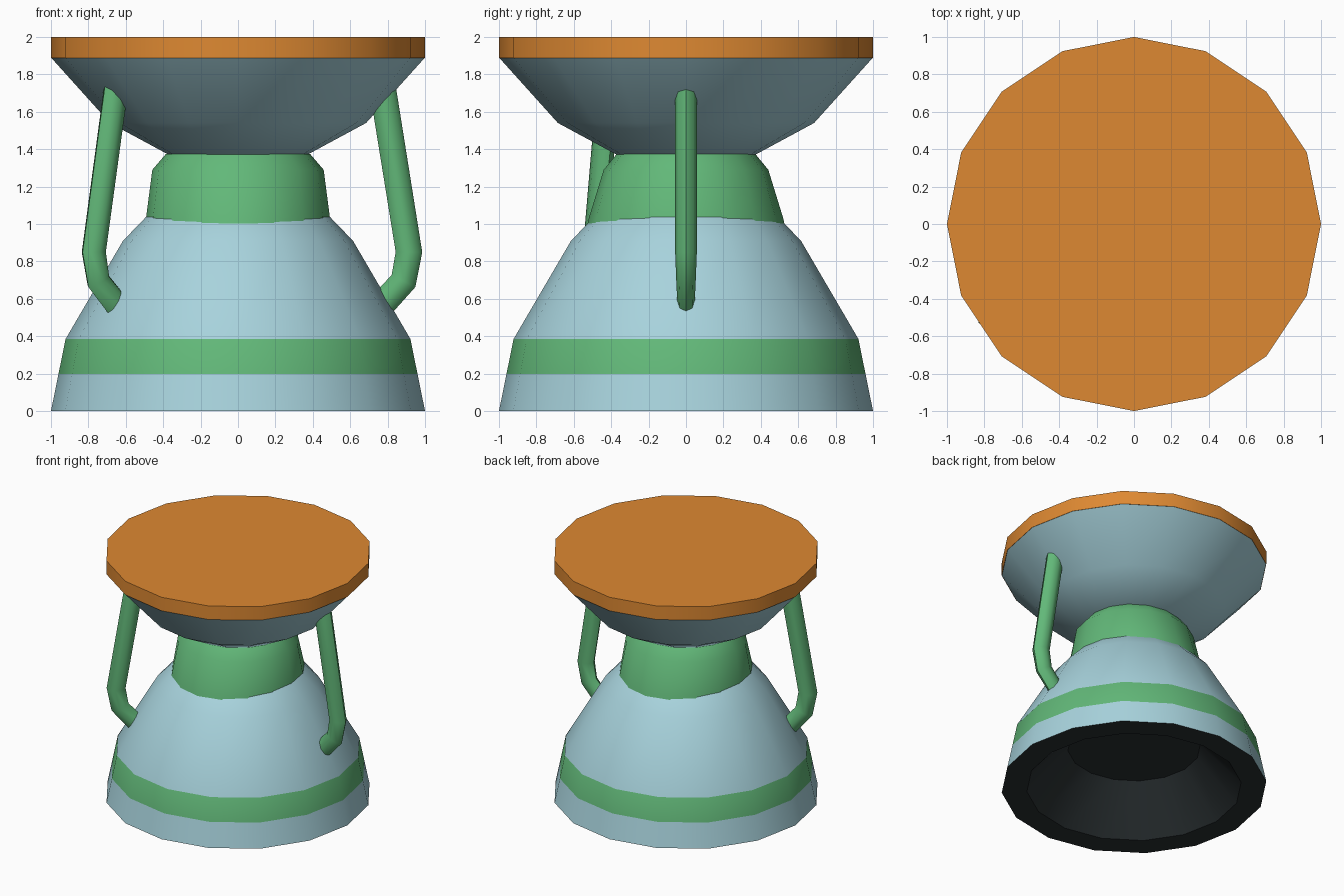
import bpy, bmesh, math
from mathutils import Vector, Matrix

if "Cube" in bpy.data.objects:
    bpy.data.objects.remove(bpy.data.objects["Cube"])

SIDES = 16


def material(name, rgb):
    m = bpy.data.materials.new(name)
    m.diffuse_color = (*rgb, 1)
    m.use_nodes = True
    m.node_tree.nodes["Principled BSDF"].inputs["Base Color"].default_value = m.diffuse_color
    return m


blue = material("light blue", (0.39, 0.65, 0.72))
green = material("leaf green", (0.122, 0.48, 0.19))
orange = material("warm orange", (0.73, 0.25, 0.032))
dark = material("charcoal", (0.022, 0.029, 0.031))


def finish(bm, name, mats, angle):
    bmesh.ops.recalc_face_normals(bm, faces=bm.faces)
    me = bpy.data.meshes.new(name)
    bm.to_mesh(me)
    bm.free()
    for m in mats:
        me.materials.append(m)
    ob = bpy.data.objects.new(name, me)
    bpy.context.collection.objects.link(ob)
    bpy.context.view_layer.objects.active = ob
    ob.select_set(True)
    bpy.ops.object.shade_smooth_by_angle(angle=math.radians(angle))
    ob.select_set(False)
    return ob


def skin(bm, rings, slots):
    """Bridge rings of points, one material slot per band, and cap both ends."""
    vs = [[bm.verts.new(p) for p in r] for r in rings]
    n = len(vs[0])
    for a, b, s in zip(vs, vs[1:], slots):
        for i in range(n):
            j = (i + 1) % n
            bm.faces.new((a[i], a[j], b[j], b[i])).material_index = s
    bm.faces.new(vs[0]).material_index = slots[0]
    bm.faces.new(vs[-1]).material_index = slots[-1]


def lathe(name, profile, mats, slots=None, angle=30):
    """Profile rows are (x radius, y radius, z)."""
    bm = bmesh.new()
    turn = [2 * math.pi * i / SIDES for i in range(SIDES)]
    rings = [[(rx * math.cos(t), ry * math.sin(t), z) for t in turn]
             for rx, ry, z in profile]
    skin(bm, rings, slots or [0] * (len(profile) - 1))
    return finish(bm, name, mats, angle)


def round_profile(*pts):
    return [(r, r, z) for r, z in pts]


# Bell-shaped base: dark hollow underside, painted green band
lathe("bell_base",
      round_profile((0.5, 0.34), (0.81, 0), (1, 0), (0.96, 0.197), (0.922, 0.385),
                    (0.615, 0.91), (0.48, 1.05), (0.38, 1.12)),
      [blue, green, dark], [2, 2, 0, 1, 0, 0, 0])

# Neck collar between base and bowl
lathe("neck_collar",
      [(0.505, 0.535, 0.96), (0.492, 0.52, 1.03), (0.458, 0.44, 1.29),
       (0.385, 0.37, 1.375)], [green], angle=40)

# Flared bowl and flat lid
lathe("bowl", round_profile((0.37, 1.37), (0.685, 1.54), (1, 1.89)), [blue])
lathe("lid", round_profile((1, 1.888), (1, 2.0)), [orange])


# Side handles: an oval tube along a bent path in the radius / height plane
PATH = [(0.768, 1.76), (0.914, 0.85), (0.885, 0.695), (0.77, 0.57)]
WIDTH = [0.059, 0.058, 0.052, 0.046]


def handle(name, degrees):
    bm = bmesh.new()
    pts = [Vector((r, 0, z)) for r, z in PATH]
    spin = Matrix.Rotation(math.radians(degrees), 3, 'Z')
    rings = []
    for k, p in enumerate(pts):
        before = (p - pts[k - 1]).normalized() if k else Vector()
        after = (pts[k + 1] - p).normalized() if k < len(pts) - 1 else Vector()
        d = (before + after).normalized()
        out = Vector((-d.z, 0, d.x))
        rings.append([spin @ (p + out * 0.071 * math.cos(t)
                              + Vector((0, WIDTH[k] * math.sin(t), 0)))
                      for t in [math.pi * i / 4 for i in range(8)]])
    skin(bm, rings, [0] * (len(rings) - 1))
    finish(bm, name, [green], 50)


handle("right_handle", 0)
handle("left_handle", 212.5)
